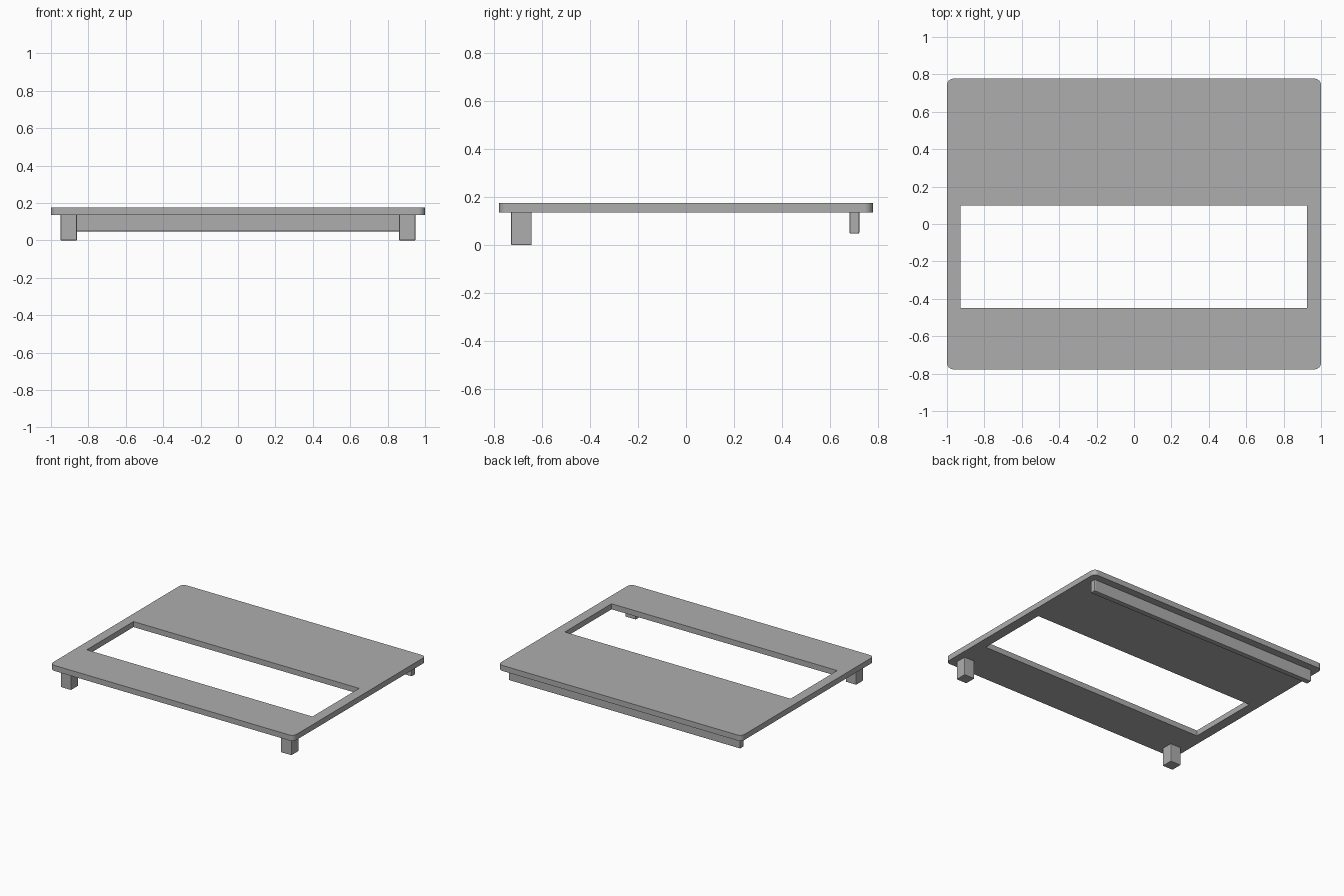
import bpy, bmesh, math
from mathutils import Vector

cube = bpy.data.objects.get("Cube")
if cube:
    bpy.data.objects.remove(cube, do_unlink=True)

GREY = (0.42, 0.42, 0.42, 1)
grey = bpy.data.materials.new("plain grey")
grey.use_nodes = True
grey.diffuse_color = GREY
grey.node_tree.nodes["Principled BSDF"].inputs["Base Color"].default_value = GREY


def finish(bm, name):
    bmesh.ops.recalc_face_normals(bm, faces=bm.faces)
    mesh = bpy.data.meshes.new(name)
    bm.to_mesh(mesh)
    bm.free()
    mesh.materials.append(grey)
    obj = bpy.data.objects.new(name, mesh)
    bpy.context.collection.objects.link(obj)
    return obj


def rounded_rect(x0, x1, y0, y1, r=0, steps=8):
    """Outline of a rectangle, anticlockwise, with optional round corners."""
    if not r:
        return [(x0, y0), (x1, y0), (x1, y1), (x0, y1)]
    points = []
    centres = [(x1 - r, y1 - r), (x0 + r, y1 - r), (x0 + r, y0 + r), (x1 - r, y0 + r)]
    for corner, (cx, cy) in enumerate(centres):
        for i in range(steps + 1):
            a = math.pi / 2 * (corner + i / steps)
            points.append((cx + r * math.cos(a), cy + r * math.sin(a)))
    return points


def plate(name, outlines, z0, z1):
    """Extrude outlines into a slab; inner outlines become openings."""
    bm = bmesh.new()
    edges = []
    for outline in outlines:
        verts = [bm.verts.new((x, y, z0)) for x, y in outline]
        edges += [bm.edges.new((verts[i - 1], verts[i])) for i in range(len(verts))]
    bmesh.ops.triangle_fill(bm, edges=edges, use_beauty=True, normal=(0, 0, 1))
    result = bmesh.ops.extrude_face_region(bm, geom=bm.faces[:], use_keep_orig=True)
    top = [v for v in result["geom"] if isinstance(v, bmesh.types.BMVert)]
    bmesh.ops.translate(bm, verts=top, vec=(0, 0, z1 - z0))
    return finish(bm, name)


def block(name, low, high, bevel):
    """Box between two corners with softened lower edges."""
    low, high = Vector(low), Vector(high)
    bm = bmesh.new()
    bmesh.ops.create_cube(bm, size=1)
    for v in bm.verts:
        v.co = (low + high) / 2 + v.co * (high - low)
    soft = [e for e in bm.edges if any(v.co.z < low.z + 0.001 for v in e.verts)]
    bmesh.ops.bevel(bm, geom=soft, offset=bevel, segments=2, profile=0.5, affect='EDGES')
    return finish(bm, name)


# Top panel with a wide opening
TOP, UNDERSIDE = 0.176, 0.135
top_panel = plate("top_panel",
                  [rounded_rect(-1, 1, -0.777, 0.777, r=0.035),
                   rounded_rect(-0.928, 0.925, -0.448, 0.1)],
                  UNDERSIDE, TOP)

# Front feet
for side, x in (("left", 0.905), ("right", -0.905)):
    block(f"front_{side}_foot", (x - 0.043, -0.727, 0),
          (x + 0.043, -0.642, UNDERSIDE), 0.004)

# Long support rail under the back edge
block("back_rail", (-0.95, 0.68, 0.048), (0.95, 0.721, UNDERSIDE), 0.005)
